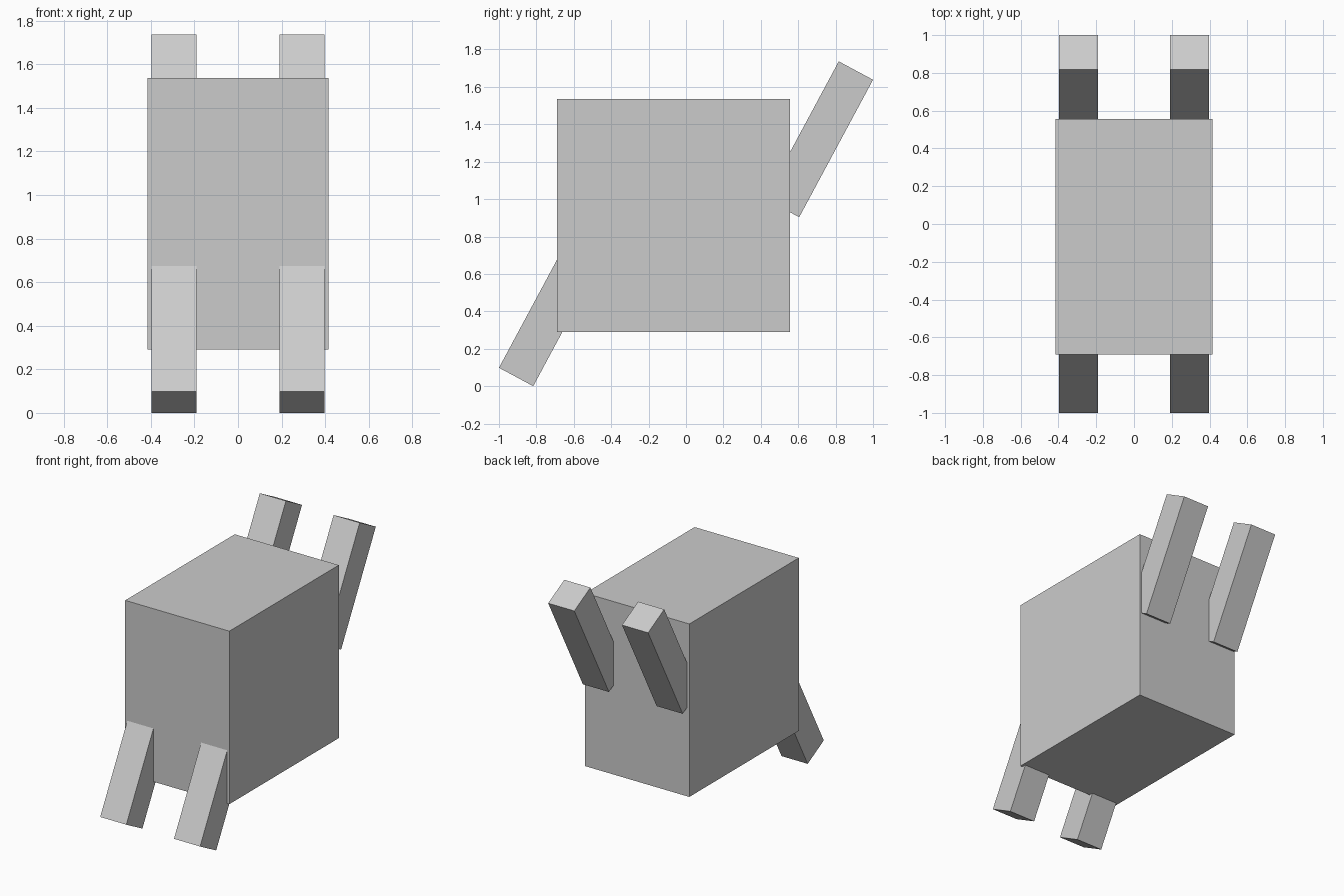
import bpy
from math import radians

if "Cube" in bpy.data.objects:
    bpy.data.objects.remove(bpy.data.objects["Cube"])


def box(name, center, size, tilt=0.0):
    bpy.ops.mesh.primitive_cube_add(size=1, location=center)
    ob = bpy.context.object
    ob.name = name
    ob.scale = size
    bpy.ops.object.transform_apply(location=False, rotation=False, scale=True)
    ob.rotation_euler.x = radians(tilt)
    return ob


# Body block
box("body", (0, -0.068, 0.913), (0.83, 1.246, 1.246))

# Four slanted legs: front pair low, rear pair kicked up
LEG_SIZE = (0.208, 0.208, 0.834)
for side, x in (("left", -0.294), ("right", 0.294)):
    box(f"front_leg_{side}", (x, -0.711, 0.4165), LEG_SIZE, -28.25)
    box(f"rear_leg_{side}", (x, 0.711, 1.32), LEG_SIZE, -28.25)
